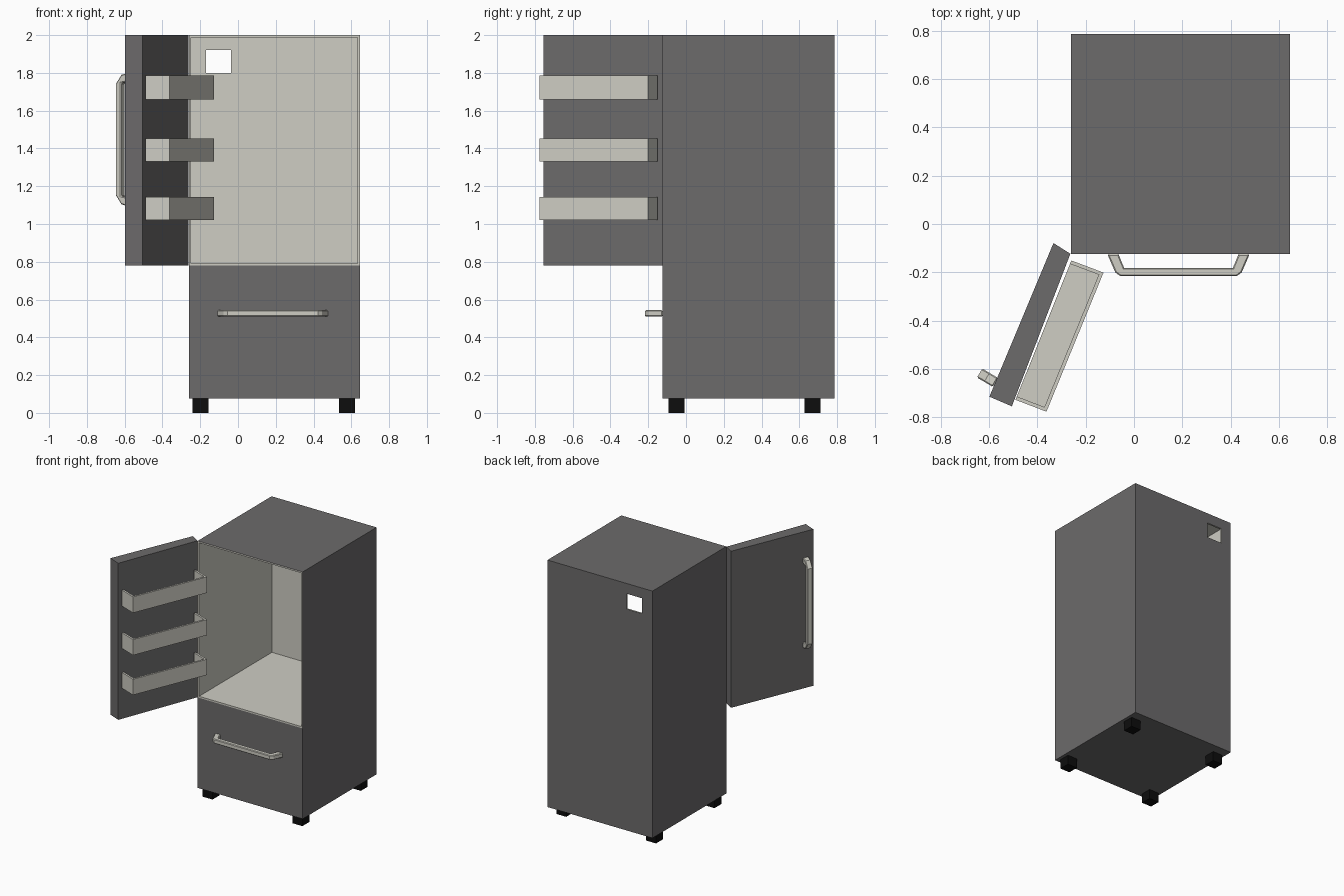
import bpy, bmesh
from mathutils import Matrix, Vector

if "Cube" in bpy.data.objects:
    bpy.data.objects.remove(bpy.data.objects["Cube"])


def material(name, rgb):
    m = bpy.data.materials.new(name)
    m.diffuse_color = (*rgb, 1)
    m.use_nodes = True
    m.node_tree.nodes["Principled BSDF"].inputs["Base Color"].default_value = m.diffuse_color
    return m


GREY = material("dark grey enamel", (0.150, 0.145, 0.147))
LIGHT = material("warm light plastic", (0.62, 0.61, 0.55))
BLACK = material("black rubber", (0.004, 0.004, 0.004))


def finish(bm, name, *mats):
    bmesh.ops.recalc_face_normals(bm, faces=bm.faces)
    me = bpy.data.meshes.new(name)
    bm.to_mesh(me)
    bm.free()
    for m in mats:
        me.materials.append(m)
    ob = bpy.data.objects.new(name, me)
    bpy.context.collection.objects.link(ob)
    return ob


def add_prism(bm, pts, z0, z1):
    """Extrude a flat outline from z0 to z1."""
    face = bm.faces.new([bm.verts.new((p[0], p[1], z0)) for p in pts])
    ext = bmesh.ops.extrude_face_region(bm, geom=[face], use_keep_orig=True)
    top = [v for v in ext["geom"] if isinstance(v, bmesh.types.BMVert)]
    bmesh.ops.translate(bm, verts=top, vec=(0, 0, z1 - z0))


def rect(x0, x1, y0, y1):
    return [(x0, y0), (x1, y0), (x1, y1), (x0, y1)]


# Cabinet: one box, upper front face inset and pushed in as the compartment
X0, X1, Y0, Y1, SPLIT = -0.26, 0.645, -0.125, 0.785, 0.78
bm = bmesh.new()
add_prism(bm, rect(X0, X1, Y0, Y1), 0.075, 2.0)
bmesh.ops.bisect_plane(bm, geom=bm.verts[:] + bm.edges[:] + bm.faces[:],
                       plane_co=(0, 0, SPLIT), plane_no=(0, 0, 1))
bmesh.ops.recalc_face_normals(bm, faces=bm.faces)
front = next(f for f in bm.faces
             if f.normal.y < -0.9 and f.calc_center_median().z > SPLIT)
front.material_index = 1
rim = bmesh.ops.inset_region(bm, faces=[front], thickness=0.017)["faces"]
walls = bmesh.ops.extrude_face_region(bm, geom=[front])["geom"]
bmesh.ops.translate(bm, vec=(0, 0.897, 0),
                    verts=[v for v in walls if isinstance(v, bmesh.types.BMVert)])
if front.is_valid and any(isinstance(g, bmesh.types.BMFace) and g is not front for g in walls):
    bmesh.ops.delete(bm, geom=[front], context='FACES_ONLY')
for f in bm.faces:
    c = f.calc_center_median()
    inside = X0 + 0.005 < c.x < X1 - 0.005 and SPLIT + 0.002 < c.z < 1.995 and c.y < Y1 - 0.005
    f.material_index = 1 if inside or (f.normal.y < -0.9 and c.z > SPLIT) else 0
    if abs(c.y - Y0) < 1e-4 and c.z > SPLIT:
        f.material_index = 1
cabinet = finish(bm, "cabinet", GREY, LIGHT)

# Square opening through the thin back wall
bm = bmesh.new()
add_prism(bm, rect(-0.17, -0.037, 0.70, 0.90), 1.80, 1.92)
cutter = finish(bm, "back_opening_cutter", LIGHT)
cutter.hide_render = True
cut = cabinet.modifiers.new("back opening", 'BOOLEAN')
cut.object = cutter
cut.operation = 'DIFFERENCE'
cut.solver = 'EXACT'
bpy.context.view_layer.objects.active = cabinet
bpy.ops.object.modifier_apply(modifier=cut.name)
bpy.data.objects.remove(cutter)

# Feet
for side, x in (("left", -0.24), ("right", 0.535)):
    for end, y in (("front", -0.093), ("back", 0.627)):
        bm = bmesh.new()
        add_prism(bm, rect(x, x + 0.085, y, y + 0.085), 0.0, 0.075)
        finish(bm, f"{end}_{side}_foot", BLACK)

# Open door
bm = bmesh.new()
add_prism(bm, [(-0.333, -0.079), (-0.263, -0.123), (-0.505, -0.754), (-0.598, -0.714)],
          SPLIT, 2.0)
finish(bm, "door", GREY)

# Door bins: U-shaped wall open towards the door, with a floor
p1, p2, p3, p4 = (Vector(p) for p in
                  ((-0.259, -0.151), (-0.126, -0.201), (-0.362, -0.776), (-0.490, -0.727)))
along = (p4 - p1).normalized() * 0.015
out = (p2 - p1).normalized() * 0.015
q1, q2, q3, q4 = p1 + along, p2 + along - out, p3 - along - out, p4 - along
for i, (z0, z1) in enumerate(((1.02, 1.143), (1.33, 1.452), (1.66, 1.785))):
    bm = bmesh.new()
    add_prism(bm, [p1, p2, p3, p4, q4, q3, q2, q1], z0, z1)
    add_prism(bm, [q1, q2, q3, q4], z0, z0 + 0.012)
    finish(bm, f"door_bin_{i + 1}", LIGHT)


def handle(name, centre, u, v, half, depth, slant, corner, width):
    """Bracket handle: u runs along the bar, v points away from the panel."""
    left = [(-half, 0), (-half + slant, depth - corner),
            (-half + slant + corner * 1.4, depth)]
    inner = [(-half + 0.046, 0), (-half + 0.046 + slant * 0.7, depth - 0.035)]
    mirrored = lambda pts: [(-a, b) for a, b in reversed(pts)]
    bm = bmesh.new()
    add_prism(bm, left + mirrored(left) + mirrored(inner)[::-1] + inner[::-1],
              -width / 2, width / 2)
    u, v = Vector(u).normalized(), Vector(v).normalized()
    frame = Matrix((u, v, u.cross(v))).transposed().to_4x4()
    bmesh.ops.transform(bm, matrix=Matrix.Translation(centre) @ frame, verts=bm.verts)
    ob = finish(bm, name, LIGHT)
    bev = ob.modifiers.new("edge chamfer", 'BEVEL')
    bev.width, bev.segments = 0.005, 1
    bev.limit_method, bev.angle_limit = 'ANGLE', 1.4


# The inner outline order must close the loop from right base to left base
def fix_order(pts):
    return pts


# Handles
handle("drawer_handle", (0.184, Y0, 0.527), (1, 0, 0), (0, -1, 0),
       0.294, 0.091, 0.033, 0.015, 0.035)
handle("door_handle", (-0.573, -0.655, 1.447), (0, 0, 1), (-0.86, 0.51, 0),
       0.353, 0.076, 0.010, 0.035, 0.043)
